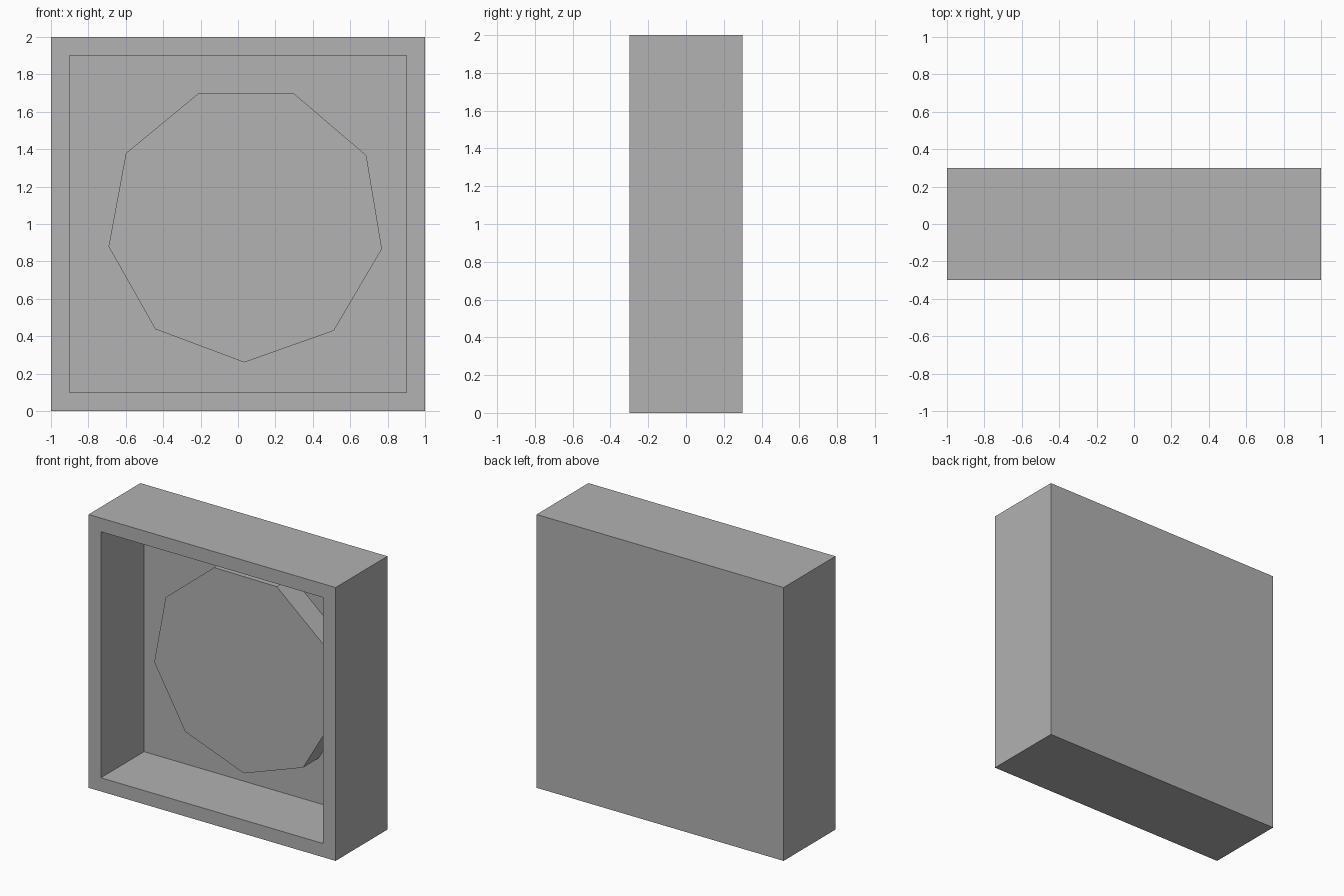
import bpy, bmesh
from math import radians
from mathutils import Matrix, Vector

cube = bpy.data.objects.get("Cube")
if cube:
    bpy.data.objects.remove(cube, do_unlink=True)

GREY = (0.445, 0.445, 0.445, 1)
mat = bpy.data.materials.new("plain_grey")
mat.use_nodes = True
mat.diffuse_color = GREY
mat.node_tree.nodes["Principled BSDF"].inputs["Base Color"].default_value = GREY


def add_object(name, bm):
    bmesh.ops.recalc_face_normals(bm, faces=bm.faces)
    mesh = bpy.data.meshes.new(name)
    bm.to_mesh(mesh)
    bm.free()
    mesh.materials.append(mat)
    obj = bpy.data.objects.new(name, mesh)
    bpy.context.collection.objects.link(obj)
    return obj


# Square case: a box whose front is inset to a rim and pushed in to a recess
WIDTH, DEPTH, RIM, RECESS = 2.0, 0.6, 0.1, 0.5
bm = bmesh.new()
bmesh.ops.create_cube(bm, size=1)
bmesh.ops.scale(bm, vec=(WIDTH, DEPTH, WIDTH), verts=bm.verts)
bmesh.ops.translate(bm, vec=(0, 0, WIDTH / 2), verts=bm.verts)
bm.normal_update()
front = min(bm.faces, key=lambda f: f.calc_center_median().y)
bmesh.ops.inset_region(bm, faces=[front], thickness=RIM, use_even_offset=True)
pushed = bmesh.ops.extrude_face_region(bm, geom=[front])["geom"]
bmesh.ops.translate(bm, vec=(0, RECESS, 0),
                    verts=[v for v in pushed if isinstance(v, bmesh.types.BMVert)])
if front.is_valid:
    bmesh.ops.delete(bm, geom=[front], context='FACES_ONLY')
add_object("case", bm)

# Nine-sided dial standing on the recess wall, one corner pointing down
DIAL_FRONT, DIAL_BACK, RADIUS = 0.02, 0.205, 0.742
bm = bmesh.new()
bmesh.ops.create_cone(bm, cap_ends=True, segments=9, radius1=RADIUS, radius2=RADIUS,
                      depth=DIAL_BACK - DIAL_FRONT)
first = max(bm.verts, key=lambda v: v.co.y)
start = Vector((0, 1)).angle_signed(first.co.xy)
bmesh.ops.rotate(bm, matrix=Matrix.Rotation(start, 3, 'Z'), verts=bm.verts)
bmesh.ops.rotate(bm, matrix=Matrix.Rotation(radians(-90), 3, 'X'), verts=bm.verts)
bmesh.ops.rotate(bm, matrix=Matrix.Rotation(radians(0.5), 3, 'Y'), verts=bm.verts)
bmesh.ops.translate(bm, vec=(0.04, (DIAL_FRONT + DIAL_BACK) / 2, 1.002), verts=bm.verts)
add_object("dial", bm)
